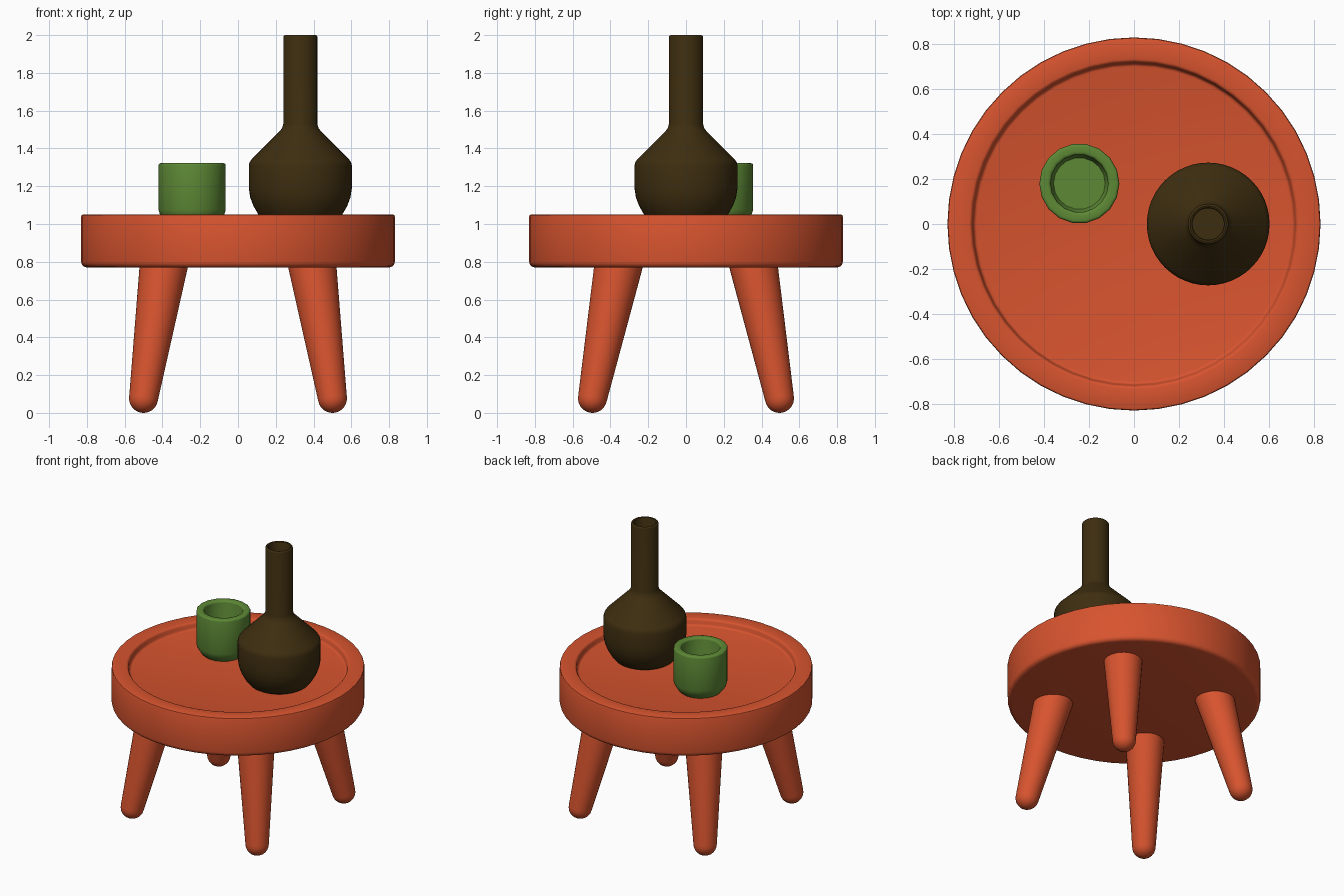
import bpy
import bmesh
from math import sin, cos, pi, radians
from mathutils import Vector

default = bpy.data.objects.get("Cube")
if default:
    bpy.data.objects.remove(default, do_unlink=True)


def make_material(name, rgb):
    mat = bpy.data.materials.new(name)
    mat.use_nodes = True
    mat.diffuse_color = (*rgb, 1)
    bsdf = mat.node_tree.nodes["Principled BSDF"]
    bsdf.inputs["Base Color"].default_value = (*rgb, 1)
    bsdf.inputs["Roughness"].default_value = 0.6
    return mat


def lathe(name, profile, segments, mat, location=(0, 0, 0), angle=35):
    """Spin a (radius, height) profile around the z axis."""
    bm = bmesh.new()
    verts = [bm.verts.new((r, 0, z)) for r, z in profile]
    edges = [bm.edges.new(pair) for pair in zip(verts, verts[1:])]
    bmesh.ops.spin(bm, geom=verts + edges, axis=(0, 0, 1), cent=(0, 0, 0),
                   angle=2 * pi, steps=segments, use_merge=True)
    bmesh.ops.remove_doubles(bm, verts=bm.verts, dist=0.0005)
    bmesh.ops.recalc_face_normals(bm, faces=bm.faces)
    mesh = bpy.data.meshes.new(name)
    bm.to_mesh(mesh)
    bm.free()
    mesh.materials.append(mat)
    mesh.shade_smooth()
    mesh.set_sharp_from_angle(angle=radians(angle))
    obj = bpy.data.objects.new(name, mesh)
    obj.location = location
    bpy.context.collection.objects.link(obj)
    return obj


def arc(r, z, radius, start, end, steps=4):
    """Points of a rounded profile corner, angles in degrees."""
    angles = [radians(start + (end - start) * i / steps) for i in range(steps + 1)]
    return [(r + radius * cos(a), z + radius * sin(a)) for a in angles]


orange = make_material("terracotta orange", (0.68, 0.088, 0.028))
green = make_material("leaf green", (0.11, 0.25, 0.036))
brown = make_material("dark brown", (0.048, 0.027, 0.005))

FLOOR = 1.005

# Round tray top with a raised rim
tray = [(0, 0.77)]
tray += arc(0.80, 0.80, 0.03, -90, 0)
tray += arc(0.82, 1.04, 0.01, 0, 90, 2)
tray += arc(0.735, 1.035, 0.015, 90, 180, 3)
tray += arc(0.70, FLOOR + 0.015, 0.015, 0, -90, 3)
tray += [(0, FLOOR)]
lathe("tray_top", tray, 48, orange)

# Splayed, tapered legs with rounded feet
foot, top = Vector((0.50, 0.495, 0.077)), Vector((0.395, 0.36, 0.77))
for side, sx in (("left", 1), ("right", -1)):
    for end, sy in (("front", -1), ("back", 1)):
        base = Vector((foot.x * sx, foot.y * sy, foot.z))
        axis = Vector((top.x * sx, top.y * sy, top.z)) - base
        length = axis.length
        profile = arc(0, 0, 0.077, -90, 0, 6) + [(0.129, length + 0.03), (0, length + 0.03)]
        leg = lathe(f"{end}_{side}_leg", profile, 32, orange, base)
        leg.rotation_mode = "QUATERNION"
        leg.rotation_quaternion = axis.to_track_quat("Z", "Y")

# Open bottle with a round body, sloped shoulder and long neck
bottle = [(0, FLOOR), (0.17, FLOOR), (0.197, 1.02), (0.222, 1.05), (0.248, 1.095),
          (0.265, 1.14), (0.273, 1.19), (0.273, 1.31), (0.268, 1.328), (0.258, 1.342),
          (0.11, 1.49), (0.097, 1.507), (0.09, 1.53)]
bottle += arc(0.08, 1.99, 0.01, 0, 90, 3)
bottle += arc(0.08, 1.99, 0.01, 90, 180, 2)
bottle += [(0.07, 1.3), (0, 1.3)]
lathe("bottle", bottle, 48, brown, (0.33, 0, 0))

# Thick-walled cup
cup = [(0, FLOOR), (0.135, FLOOR), (0.155, 1.025), (0.17, 1.05), (0.178, 1.075)]
cup += arc(0.166, 1.31, 0.012, 0, 90, 3)
cup += arc(0.142, 1.308, 0.014, 90, 180, 3)
cup += [(0.128, 1.09), (0.115, 1.06), (0, 1.06)]
lathe("cup", cup, 18, green, (-0.243, 0.18, 0))
